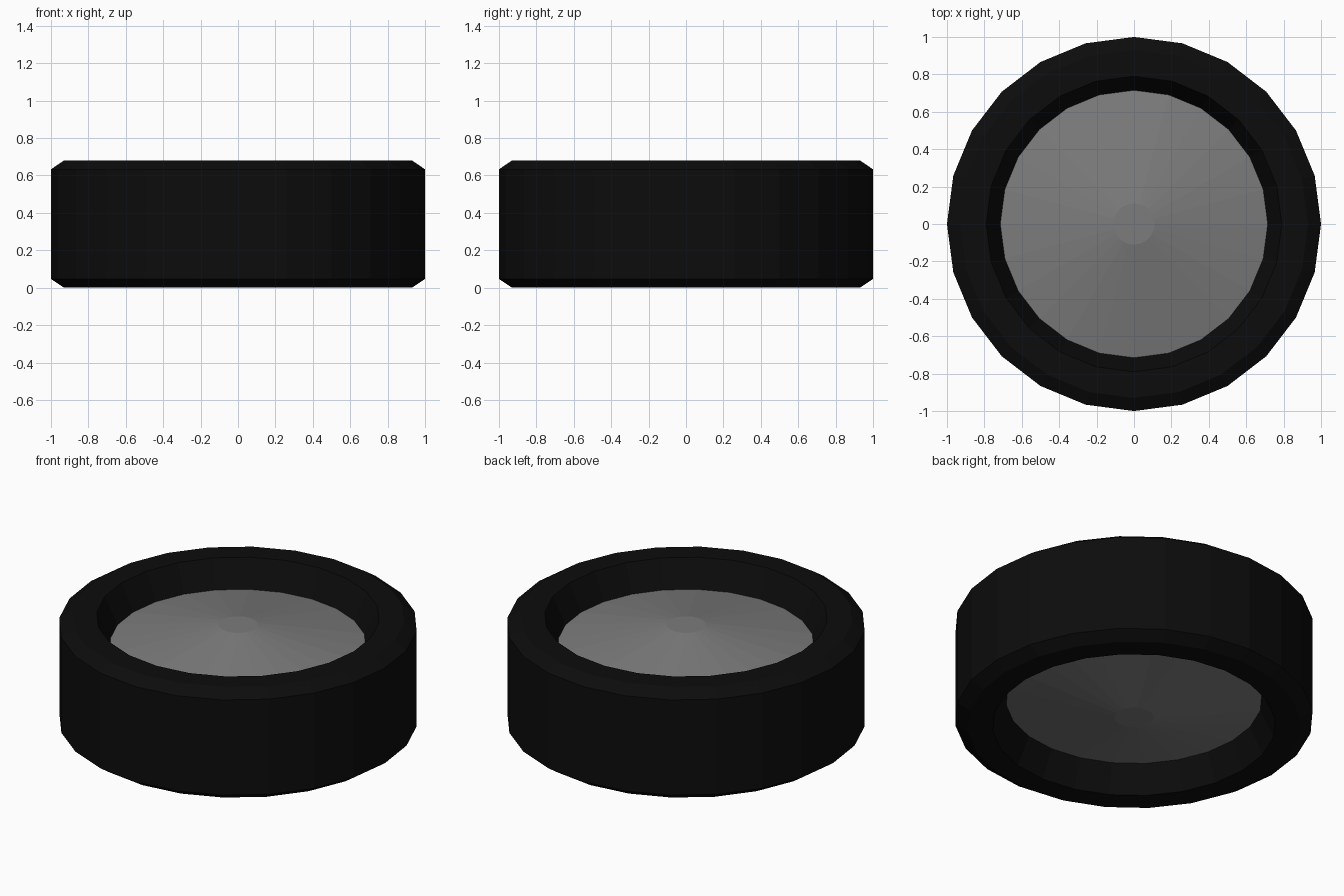
import bpy, bmesh, math

if "Cube" in bpy.data.objects:
    bpy.data.objects.remove(bpy.data.objects["Cube"])

SIDES = 24
HEIGHT = 0.68


def lathe(name, profile, shade, closed=False):
    """Revolve an (r, z) profile around z; open profiles get flat caps at both ends."""
    bm = bmesh.new()
    rings = []
    for r, z in profile:
        rings.append([bm.verts.new((r * math.cos(2 * math.pi * i / SIDES),
                                    r * math.sin(2 * math.pi * i / SIDES), z))
                      for i in range(SIDES)])
    pairs = list(zip(rings, rings[1:]))
    if closed:
        pairs.append((rings[-1], rings[0]))
    else:
        bm.faces.new(rings[0])
        bm.faces.new(rings[-1])
    for a, b in pairs:
        for i in range(SIDES):
            j = (i + 1) % SIDES
            bm.faces.new((a[i], a[j], b[j], b[i]))
    bmesh.ops.recalc_face_normals(bm, faces=bm.faces)
    mesh = bpy.data.meshes.new(name)
    bm.to_mesh(mesh)
    bm.free()
    mat = bpy.data.materials.new(name + "_colour")
    mat.diffuse_color = (shade, shade, shade, 1)
    mat.use_nodes = True
    mat.node_tree.nodes["Principled BSDF"].inputs["Base Color"].default_value = mat.diffuse_color
    mesh.materials.append(mat)
    obj = bpy.data.objects.new(name, mesh)
    bpy.context.collection.objects.link(obj)


def mirrored(upper):
    """Add the lower half of a profile, mirrored about mid height."""
    return upper + [(r, HEIGHT - z) for r, z in reversed(upper)]


# Tyre: chamfered tread, flat sidewalls, inner walls sloping in to the wheel disc
lathe("tyre", mirrored([(0.715, 0.517), (0.79, 0.68), (0.93, 0.68), (1.0, 0.633)]),
      0.0037, closed=True)

# Wheel disc: shallow cone on each face, ending in a small flat hub
lathe("wheel_disc", mirrored([(0.11, 0.632), (0.715, 0.517)]), 0.2)
